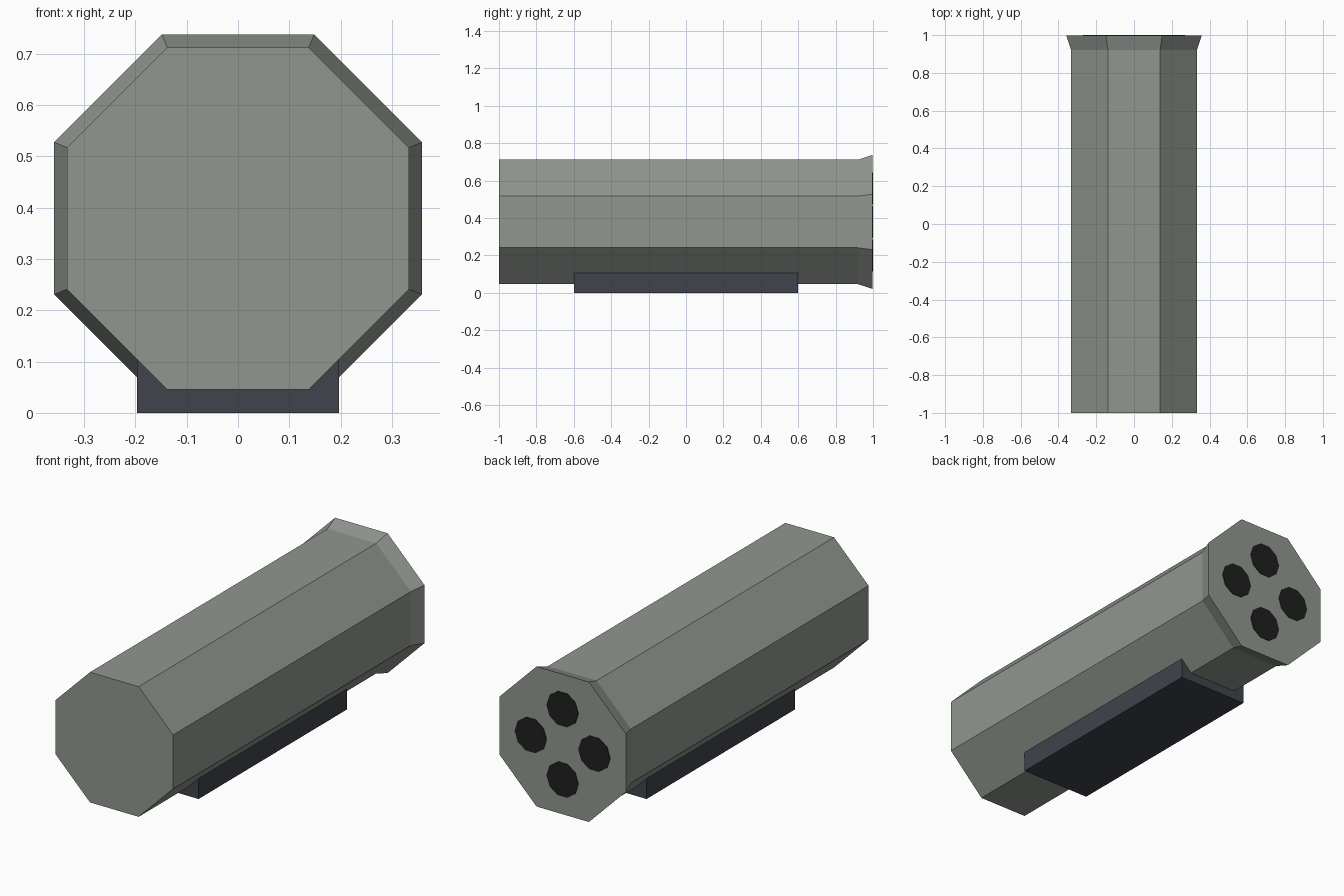
import bpy, bmesh, math
from mathutils import Matrix

cube = bpy.data.objects.get("Cube")
if cube:
    bpy.data.objects.remove(cube, do_unlink=True)


def material(name, rgb):
    m = bpy.data.materials.new(name)
    m.use_nodes = True
    colour = (*rgb, 1.0)
    m.diffuse_color = colour
    m.node_tree.nodes["Principled BSDF"].inputs["Base Color"].default_value = colour
    return m


def finish(name, bm, mat):
    bmesh.ops.recalc_face_normals(bm, faces=bm.faces)
    mesh = bpy.data.meshes.new(name)
    bm.to_mesh(mesh)
    bm.free()
    mesh.materials.append(mat)
    obj = bpy.data.objects.new(name, mesh)
    bpy.context.collection.objects.link(obj)
    return obj


def loft(name, sides, stations, centre, mat, turn=0.0):
    """Capped prism along y; stations are (y, corner radius)."""
    bm = bmesh.new()
    cx, cz = centre
    rings = []
    for y, r in stations:
        angles = [turn + math.tau * i / sides for i in range(sides)]
        rings.append([bm.verts.new((cx + r * math.cos(a), y, cz + r * math.sin(a)))
                      for a in angles])
    for a, b in zip(rings, rings[1:]):
        for i in range(sides):
            j = (i + 1) % sides
            bm.faces.new((a[i], a[j], b[j], b[i]))
    bm.faces.new(rings[0])
    bm.faces.new(rings[-1])
    return finish(name, bm, mat)


body_grey = material("grey_green", (0.28, 0.31, 0.275))
mount_grey = material("dark_slate", (0.05, 0.056, 0.07))
bore_black = material("near_black", (0.014, 0.014, 0.014))

AXIS_Z = 0.379
BACK = 0.997
flat = math.pi / 8
to_corner = 1 / math.cos(flat)

# Octagonal casing with a flared rear end
loft("casing", 8,
     [(-1.0, 0.333 * to_corner), (0.92, 0.333 * to_corner), (BACK, 0.358 * to_corner)],
     (0, AXIS_Z), body_grey, flat)

# Four dark bores on the rear face
for i, side in enumerate(("left", "top", "right", "bottom")):
    a = i * math.pi / 2
    loft(f"bore_{side}", 10, [(BACK - 0.004, 0.09), (1.0, 0.09)],
         (0.18 * math.cos(a), AXIS_Z + 0.18 * math.sin(a)), bore_black)

# Mounting block under the casing
bm = bmesh.new()
bmesh.ops.create_cube(bm, size=1.0, matrix=Matrix.Translation((0, 0, 0.0535))
                      @ Matrix.Diagonal((0.394, 1.2, 0.107, 1)))
finish("mounting_block", bm, mount_grey)
